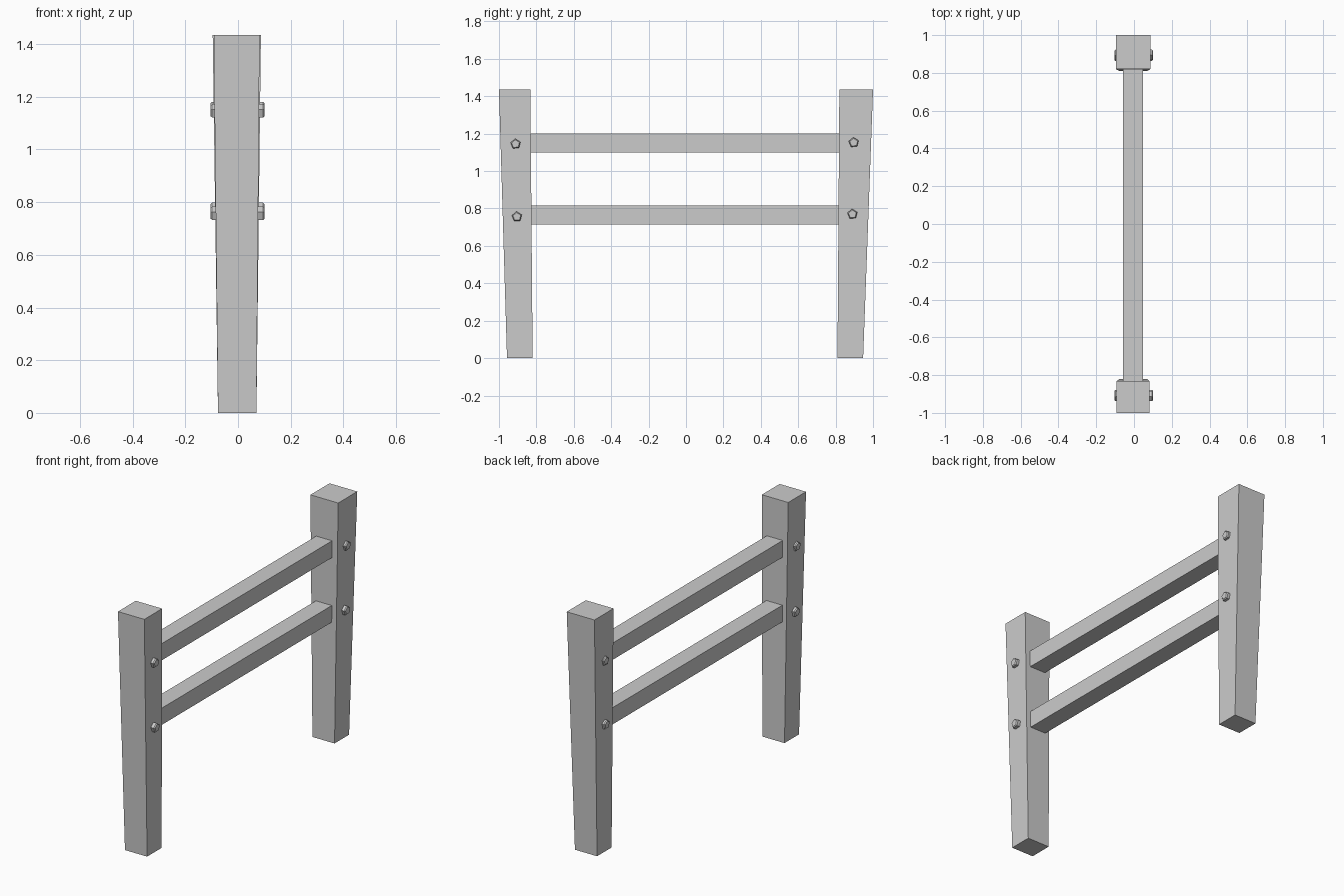
import bpy, bmesh, math
from mathutils import Matrix

if "Cube" in bpy.data.objects:
    bpy.data.objects.remove(bpy.data.objects["Cube"])


def make_object(name, bm):
    bmesh.ops.recalc_face_normals(bm, faces=bm.faces)
    mesh = bpy.data.meshes.new(name)
    bm.to_mesh(mesh)
    bm.free()
    obj = bpy.data.objects.new(name, mesh)
    bpy.context.collection.objects.link(obj)
    return obj


def loft_box(name, low, high, z0, z1):
    """Box between two rectangles (x0, x1, y0, y1), so it can taper."""
    bm = bmesh.new()
    rings = []
    for (x0, x1, y0, y1), z in ((low, z0), (high, z1)):
        rings.append([bm.verts.new((x, y, z)) for x, y in
                      ((x0, y0), (x1, y0), (x1, y1), (x0, y1))])
    a, b = rings
    bm.faces.new(a)
    bm.faces.new(b)
    for i in range(4):
        j = (i + 1) % 4
        bm.faces.new((a[i], a[j], b[j], b[i]))
    return make_object(name, bm)


def bolt_head(name, side, y, z):
    """Five-sided bolt head with a chamfered outer rim."""
    bm = bmesh.new()
    tip = 0.101 if side > 0 else 0.104
    rings = []
    for r, x in ((0.028, 0.070), (0.028, tip - 0.006), (0.022, tip)):
        ring = []
        for i in range(5):
            t = math.radians(90 + 4) + i * math.tau / 5
            ring.append(bm.verts.new((side * x, y + r * math.cos(t), z + r * math.sin(t))))
        rings.append(ring)
    bm.faces.new(rings[0])
    bm.faces.new(rings[-1])
    for a, b in zip(rings, rings[1:]):
        for i in range(5):
            j = (i + 1) % 5
            bm.faces.new((a[i], a[j], b[j], b[i]))
    make_object(name, bm)


# Tapered posts, wider at the top
loft_box("front_post", (-0.076, 0.070, -0.957, -0.82), (-0.092, 0.082, -1.0, -0.832), 0, 1.435)
loft_box("back_post", (-0.076, 0.070, 0.81, 0.947), (-0.096, 0.087, 0.82, 1.0), 0, 1.435)

# Horizontal rails
for name, z in (("lower_rail", 0.715), ("upper_rail", 1.10)):
    rect = (-0.057, 0.048, -0.85, 0.85)
    loft_box(name, rect, rect, z, z + 0.1)

# Bolts on both sides of each joint
for name, y, z in (("front_upper_bolt", -0.911, 1.145), ("front_lower_bolt", -0.904, 0.756),
                   ("back_upper_bolt", 0.897, 1.153), ("back_lower_bolt", 0.89, 0.77)):
    bolt_head(name + "_right", 1, y, z)
    bolt_head(name + "_left", -1, y, z)
